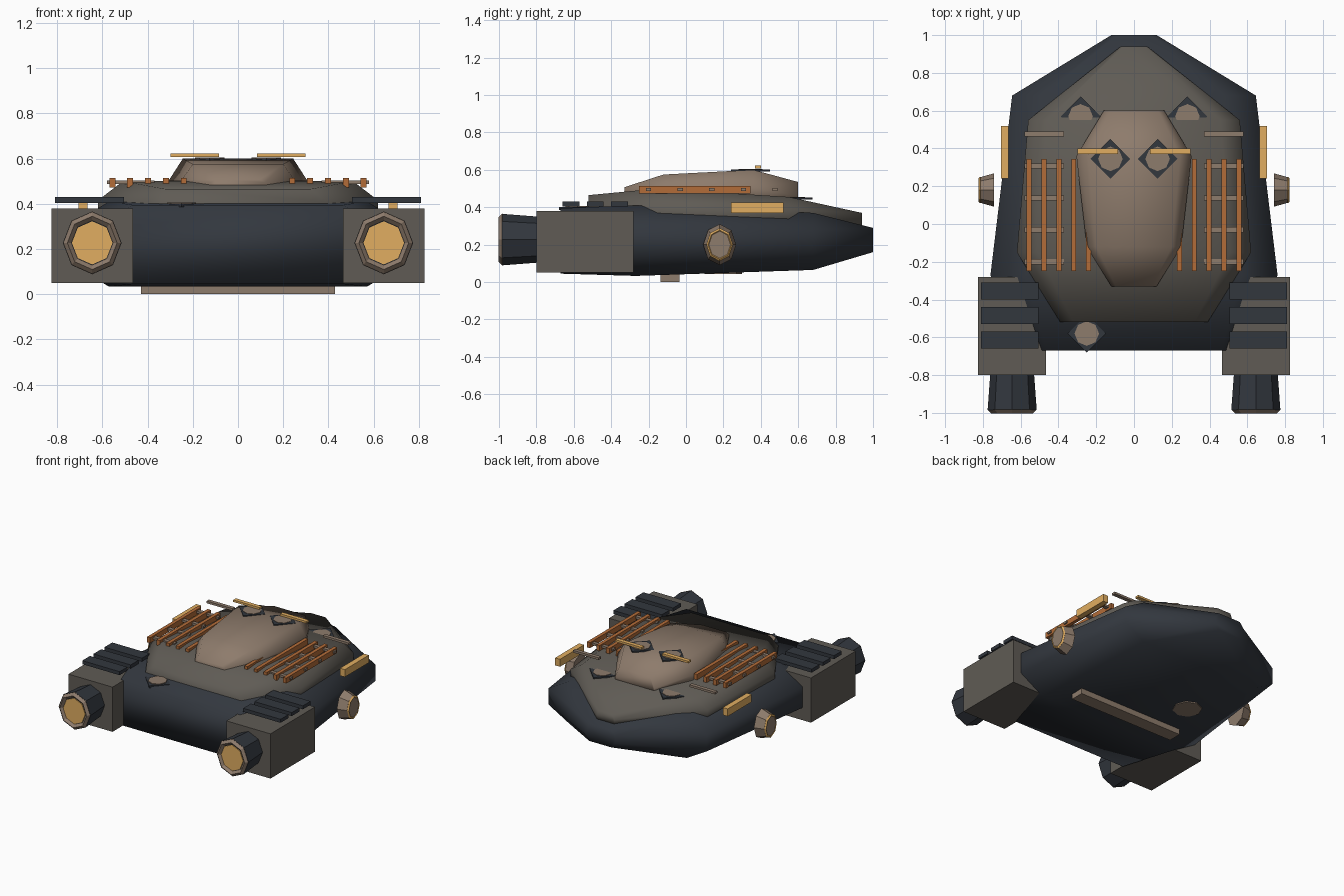
import bpy, bmesh
from math import radians, pi
from mathutils import Matrix, Vector

if "Cube" in bpy.data.objects:
    bpy.data.objects.remove(bpy.data.objects["Cube"])


def material(name, rgb):
    m = bpy.data.materials.new(name)
    m.diffuse_color = (*rgb, 1)
    m.use_nodes = True
    m.node_tree.nodes["Principled BSDF"].inputs["Base Color"].default_value = m.diffuse_color
    return m


DARK = material("dark_metal", (0.032, 0.038, 0.048))
GREY = material("warm_grey", (0.115, 0.105, 0.09))
TAN = material("tan", (0.27, 0.20, 0.15))
GOLD = material("amber", (0.75, 0.42, 0.12))
RUST = material("rust", (0.45, 0.15, 0.04))


def finish(name, bm, mat, smooth=False):
    bmesh.ops.recalc_face_normals(bm, faces=bm.faces[:])
    me = bpy.data.meshes.new(name)
    bm.to_mesh(me)
    bm.free()
    me.materials.append(mat)
    for p in me.polygons:
        p.use_smooth = smooth
    ob = bpy.data.objects.new(name, me)
    bpy.context.collection.objects.link(ob)
    return ob


def box(name, mat, x, y, z):
    """Box from (min, max) ranges."""
    bm = bmesh.new()
    size = [r[1] - r[0] for r in (x, y, z)]
    mid = [(r[1] + r[0]) / 2 for r in (x, y, z)]
    bmesh.ops.create_cube(bm, size=1, matrix=Matrix.Translation(mid) @ Matrix.Diagonal((*size, 1)))
    return finish(name, bm, mat)


def span(side, a, b):
    return tuple(sorted((side * a, side * b)))


def cone(name, mat, start, end, r1, r2, sides=8, stretch=1.0, turn=0.0):
    """Tapered n-gon prism between two points, stretched in z."""
    a, b = Vector(start), Vector(end)
    d = b - a
    rot = d.to_track_quat('Z', 'Y').to_matrix().to_4x4()
    m = (Matrix.Translation((a + b) / 2) @ Matrix.Diagonal((1, 1, stretch, 1))
         @ rot @ Matrix.Rotation(turn, 4, 'Z'))
    bm = bmesh.new()
    bmesh.ops.create_cone(bm, cap_ends=True, segments=sides, radius1=r1, radius2=r2,
                          depth=d.length, matrix=m)
    return finish(name, bm, mat)


def loft(name, mat, sections):
    """Skin symmetric sections: (y, [right-side (x, z) points from bottom to top])."""
    bm = bmesh.new()
    rings = []
    for y, pts in sections:
        full = pts + [(-x, z) for x, z in reversed(pts)]
        rings.append([bm.verts.new((x, y, z)) for x, z in full])
    n = len(rings[0])
    for a, b in zip(rings, rings[1:]):
        for i in range(n):
            j = (i + 1) % n
            bm.faces.new((a[i], a[j], b[j], b[i]))
    bm.faces.new(rings[0])
    bm.faces.new(rings[-1])
    return finish(name, bm, mat, smooth=True)


def ring(name, mat, centre, axis, major, minor, stretch):
    """Low-poly torus facing along an axis."""
    m = (Matrix.Translation(centre) @ Matrix.Diagonal((1, 1, stretch, 1))
         @ Vector(axis).to_track_quat('Z', 'Y').to_matrix().to_4x4())
    bm = bmesh.new()
    n, k = 8, 4
    rows = []
    for i in range(n):
        spin = Matrix.Rotation(2 * pi * i / n, 4, 'Z')
        rows.append([bm.verts.new(m @ spin @ Vector((major + dx * minor, 0, dz * minor)))
                     for dx, dz in ((1, 0), (0, 1), (-1, 0), (0, -1))])
    for i in range(n):
        a, b = rows[i], rows[(i + 1) % n]
        for j in range(k):
            bm.faces.new((a[j], a[(j + 1) % k], b[(j + 1) % k], b[j]))
    return finish(name, bm, mat)


# Main hull: chamfered sections tapering to the nose
loft("hull", DARK, [
    (y, [(.75 * w, b), (w, b + .3 * (t - b)), (w, b + .7 * (t - b)), (.75 * w, t)])
    for y, w, b, t in ((-.67, .62, .045, .395), (-.27, .76, .033, .41),
                       (.68, .645, .065, .37), (1.0, .12, .16, .29))])

# Raised deck
loft("deck", GREY, [
    (y, [(w, .3), (w, s), (.82 * w, t)])
    for y, w, s, t in ((-.52, .39, .41, .465), (-.15, .62, .415, .50),
                       (.55, .56, .39, .455), (.94, .07, .335, .37))])

# Canopy
loft("canopy", TAN, [
    (y, [(w, .43), (w, s), (.8 * w, t)])
    for y, w, s, t in ((-.33, .12, .495, .507), (-.12, .25, .505, .575),
                       (.36, .305, .505, .60), (.60, .16, .46, .535))])

# Belly skid and belly port
box("belly_skid", TAN, (-.43, .43), (-.135, -.035), (0, .05))
cone("belly_port", TAN, (-.3, .2, .06), (-.3, .2, .043), .1, .1)

for s, tag in ((1, "right"), (-1, "left")):
    # Engine pod, nozzle and cooling slats
    cx = s * .645
    box(f"engine_pod_{tag}", GREY, span(s, .465, .825), (-.80, -.28), (.05, .38))
    cone(f"nozzle_{tag}", DARK, (cx, -.78, .227), (cx, -.985, .227), .115, .13, stretch=1.06)
    ring(f"nozzle_rim_{tag}", TAN, (cx, -.983, .227), (0, -1, 0), .11, .02, 1.07)
    cone(f"nozzle_glow_{tag}", GOLD, (cx, -.97, .227), (cx, -.99, .227), .09, .09, stretch=1.06)
    for i in range(3):
        y = -.615 + .13 * i
        box(f"cooling_slat_{tag}_{i}", DARK, span(s, .505, .81), (y - .045, y + .045), (.404, .43))

    # Side thruster
    def at(x):
        return (s * x, .18, .2)
    cone(f"side_thruster_{tag}", TAN, at(.742), at(.82), .088, .066, stretch=1.25)
    ring(f"side_thruster_ring_{tag}", GOLD, at(.815), (s, 0, 0), .062, .009, 1.25)

    # Side lamp
    box(f"side_lamp_{tag}", GOLD, span(s, .665, .705), (.24, .52), (.37, .425))

    # Cargo rack: long rails with crossbars
    for i in range(5):
        x = .24 + .079 * i
        box(f"rack_rail_{tag}_{i}", RUST, span(s, x - .013, x + .013), (-.25, .345), (.473, .513))
        y = -.2 + .169 * i
        box(f"rack_crossbar_{tag}_{i}", TAN, span(s, .37, .58), (y - .014, y + .014), (.487, .503))

    # Light bar above the canopy
    box(f"canopy_light_{tag}", GOLD, span(s, .085, .298), (.37, .4), (.607, .622))

    # Hatches: diamond plate with a round cover
    for label, x, y, z in (("canopy", .125, .345, .601), ("deck", .283, .57, .452)):
        cone(f"{label}_hatch_plate_{tag}", DARK, (s * x, y, z - .01), (s * x, y, z), .105, .105, sides=4)
        cone(f"{label}_hatch_cover_{tag}", TAN, (s * x, y, z - .01), (s * x, y, z + .003), .065, .065)

# Rear hull port
cone("rear_port_plate", DARK, (-.25, -.58, .385), (-.25, -.58, .401), .1, .1, sides=4)
cone("rear_port_cover", TAN, (-.25, -.58, .385), (-.25, -.58, .406), .065, .065)
